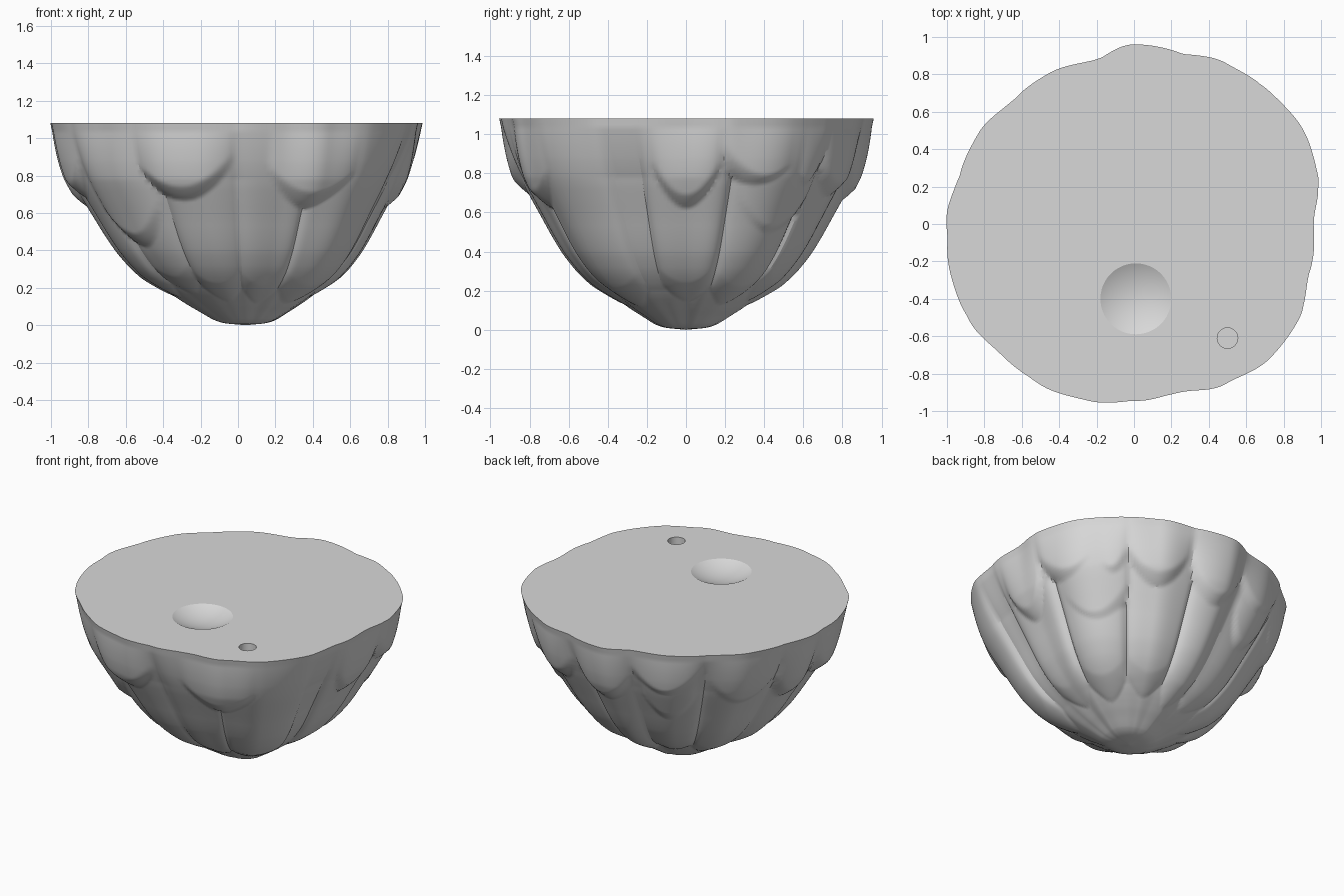
import bpy, bmesh, math

H = 1.08
SEGMENTS, ROWS = 300, 110

cube = bpy.data.objects.get("Cube")
if cube:
    bpy.data.objects.remove(cube, do_unlink=True)

grey = bpy.data.materials.new("stone grey")
grey.use_nodes = True
grey.diffuse_color = (0.69, 0.69, 0.69, 1)
grey.node_tree.nodes["Principled BSDF"].inputs["Base Color"].default_value = grey.diffuse_color

# Rim radius every 15 degrees, counter-clockwise from +x
RIM = [.955, 1.015, 1.03, 1.01, .985, .95, .955, .90, .92, .93, .96, .97,
       1, 1.01, 1.02, .99, .99, .97, .95, .93, .98, 1.02, 1.02, .98]

# Bowl profile: height, share of the rim radius
PROFILE = [(0, 0), (.012, .14), (.05, .22), (.1, .31), (.16, .43), (.24, .54),
           (.33, .63), (.45, .715), (.55, .77), (.65, .83), (.8, .915),
           (.95, .97), (H, 1)]

# Overlapping lobes: centre angle, half width in degrees, tip height, depth
LONG_LOBES = [(0, 15, .15, .045), (31, 15, .13, .06), (62, 15, .15, .045),
              (90, 13, .13, .05), (116, 17, .16, .045), (150, 17, .12, .05),
              (178, 13, .16, .045), (203, 14, .15, .05), (228, 14, .17, .045),
              (255, 15, .13, .045), (283, 14, .12, .045), (315, 19, .12, .06)]
SHORT_LOBES = [(0, 12, .6, .09), (25, 15, .7, .09), (33, 16, .44, .075),
               (41, 8, .68, .08), (60, 14, .66, .09), (88, 14, .63, .085),
               (116, 16, .72, .09), (117, 14, .5, .07), (150, 16, .62, .07),
               (174, 10, .6, .09), (197, 13, .66, .095), (223, 16, .4, .09),
               (250, 19, .65, .095), (297, 19, .62, .09)]


def clamp(v):
    return max(0.0, min(1.0, v))


def rim_radius(angle):
    pos = angle / 15
    i = int(pos)
    k = (1 - math.cos((pos - i) * math.pi)) / 2
    return RIM[i % 24] * (1 - k) + RIM[(i + 1) % 24] * k


def profile_share(z):
    for (z0, r0), (z1, r1) in zip(PROFILE, PROFILE[1:]):
        if z <= z1:
            return r0 + (r1 - r0) * (z - z0) / (z1 - z0)
    return 1


def smooth_share(z):
    # Average over a window that closes at the foot and the rim
    w = min(0.07, z * 0.6, max(0, H - z))
    return sum(profile_share(z + w * k / 3) for k in range(-3, 4)) / 7


def lobe_offset(angle, z, lobe, rise):
    centre, half, tip, depth = lobe
    u = ((angle - centre + 180) % 360 - 180) / half
    if abs(u) >= 1:
        return 0
    edge = tip + rise * u * u
    return depth * (1 - u * u) ** 0.5 * math.sqrt(clamp((z - edge) / 0.09))


def surface_radius(angle, z, share):
    lobes = [lobe_offset(angle, z, p, 0.08) for p in LONG_LOBES]
    lobes += [lobe_offset(angle, z, p, 0.2) for p in SHORT_LOBES]
    fade = max(0.15, clamp((H - z) / 0.3)) * clamp(z / 0.2)
    return rim_radius(angle) * share + fade * (max(lobes) - 0.05)


# Lobed bowl body with a flat top
bm = bmesh.new()
rings = []
for row in range(1, ROWS + 1):
    z = H * (row / ROWS) ** 1.5
    shift = 0.04 * (1 - z / H) ** 2
    share = smooth_share(z)
    ring = []
    for s in range(SEGMENTS):
        deg = 360 * s / SEGMENTS
        a, r = math.radians(deg), surface_radius(deg, z, share)
        ring.append(bm.verts.new((shift + r * math.cos(a), r * math.sin(a), z)))
    rings.append(ring)
foot = bm.verts.new((0.04, 0, 0))
for s in range(SEGMENTS):
    n = (s + 1) % SEGMENTS
    bm.faces.new((foot, rings[0][n], rings[0][s]))
    for low, high in zip(rings, rings[1:]):
        bm.faces.new((low[s], low[n], high[n], high[s]))
bm.faces.new(rings[-1])
mesh = bpy.data.meshes.new("lobed_bowl")
bm.to_mesh(mesh)
bm.free()
mesh.materials.append(grey)
body = bpy.data.objects.new("lobed_bowl", mesh)
bpy.context.collection.objects.link(body)

# Cutters for the shallow dish and the round peg hole in the top
DISH_R, DISH_DEPTH = 0.19, 0.045
ball = (DISH_R ** 2 + DISH_DEPTH ** 2) / (2 * DISH_DEPTH)
bpy.ops.mesh.primitive_uv_sphere_add(segments=48, ring_count=64, radius=ball,
                                     location=(0.01, -0.4, H - DISH_DEPTH + ball))
dish = bpy.context.object
bpy.ops.mesh.primitive_cylinder_add(vertices=32, radius=0.055, depth=0.6,
                                    location=(0.5, -0.61, H))
peg = bpy.context.object
for cutter, label in ((dish, "dish_cutter"), (peg, "peg_cutter")):
    cutter.name = label
    cutter.hide_render = True
    cutter.data.materials.append(grey)

bpy.ops.object.select_all(action='DESELECT')
body.select_set(True)
bpy.context.view_layer.objects.active = body
for cutter in (dish, peg):
    cut = body.modifiers.new(cutter.name, 'BOOLEAN')
    cut.operation = 'DIFFERENCE'
    cut.solver = 'EXACT'
    cut.object = cutter
    bpy.ops.object.modifier_apply(modifier=cut.name)
    bpy.data.objects.remove(cutter, do_unlink=True)

bpy.ops.object.shade_smooth_by_angle(angle=math.radians(24))
